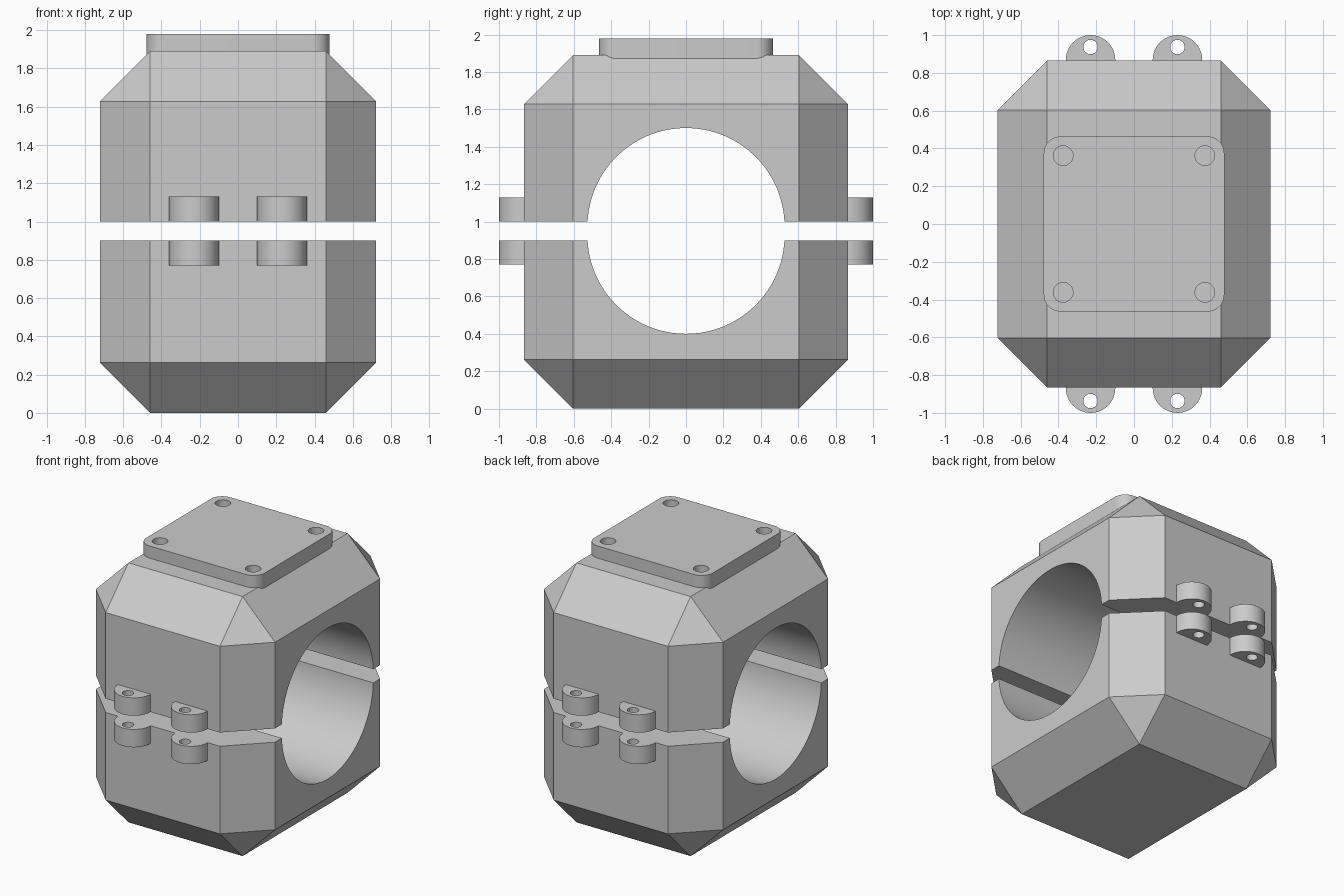
import bpy, bmesh
from math import pi
from mathutils import Matrix, Vector

if "Cube" in bpy.data.objects:
    bpy.data.objects.remove(bpy.data.objects["Cube"])

SPLIT_R = 0.527          # bore radius of each half


def finish(bm, name, cutter=False):
    bmesh.ops.recalc_face_normals(bm, faces=bm.faces)
    me = bpy.data.meshes.new(name)
    bm.to_mesh(me)
    bm.free()
    ob = bpy.data.objects.new(name, me)
    bpy.context.collection.objects.link(ob)
    ob.hide_render = cutter
    return ob


def box(lo, hi):
    bm = bmesh.new()
    lo, hi = Vector(lo), Vector(hi)
    bmesh.ops.create_cube(bm, size=1, matrix=Matrix.Translation((lo + hi) / 2)
                          @ Matrix.Diagonal((*(hi - lo), 1)))
    return bm


def cylinder(name, center, r, depth, segs=48, along_x=False):
    bm = bmesh.new()
    rot = Matrix.Rotation(pi / 2, 4, 'Y') if along_x else Matrix.Identity(4)
    bmesh.ops.create_cone(bm, cap_ends=True, segments=segs, radius1=r, radius2=r,
                          depth=depth, matrix=Matrix.Translation(center) @ rot)
    return finish(bm, name, True)


def combine(ob, tool, op):
    mod = ob.modifiers.new(op, 'BOOLEAN')
    mod.object, mod.operation, mod.solver = tool, op, 'EXACT'
    bpy.context.view_layer.objects.active = ob
    bpy.ops.object.modifier_apply(modifier=mod.name)
    bpy.data.objects.remove(tool)


def smooth(ob):
    bpy.ops.object.select_all(action='DESELECT')
    ob.select_set(True)
    bpy.context.view_layer.objects.active = ob
    bpy.ops.object.shade_smooth_by_angle(angle=pi / 6)


def clamp_half(name, cut_z, up, bore_z, lug_z):
    # chamfered block, sliced at the parting gap
    bm = box((-0.722, -0.866, 0), (0.722, 0.866, 1.89))
    bmesh.ops.bevel(bm, geom=bm.edges[:], offset=0.262, offset_type='OFFSET',
                    segments=1, affect='EDGES')
    # set the chamfer corners exactly
    for v in bm.verts:
        for i, (mid, half) in enumerate(((0, 0.722), (0, 0.866), (0.945, 0.945))):
            d = v.co[i] - mid
            outer = abs(abs(d) - half) < 0.01
            v.co[i] = mid + (1 if d > 0 else -1) * (half if outer else half - 0.262)
    cut = bmesh.ops.bisect_plane(bm, geom=bm.verts[:] + bm.edges[:] + bm.faces[:],
                                 plane_co=(0, 0, cut_z), plane_no=(0, 0, 1),
                                 clear_inner=up, clear_outer=not up)
    rim = [e for e in cut['geom_cut'] if isinstance(e, bmesh.types.BMEdge)]
    bmesh.ops.contextual_create(bm, geom=rim)
    ob = finish(bm, name)
    # pipe bore
    combine(ob, cylinder('bore', (0, 0, bore_z), SPLIT_R, 2, 128, True), 'DIFFERENCE')
    # bolt lugs with through holes
    for sx in (-1, 1):
        for sy in (-1, 1):
            combine(ob, cylinder('lug', (sx * 0.23, sy * 0.869, lug_z), 0.131, 0.13), 'UNION')
            combine(ob, cylinder('lug_hole', (sx * 0.23, sy * 0.937, lug_z), 0.038, 0.3, 32),
                    'DIFFERENCE')
    smooth(ob)
    return ob


clamp_half('upper_clamp', 1.0, True, 0.973, 1.065)
clamp_half('lower_clamp', 0.9, False, 0.927, 0.835)

# top mounting plate with rounded corners and four screw holes
bm = box((-0.478, -0.464, 1.868), (0.478, 0.464, 1.979))
uprights = [e for e in bm.edges if abs(e.verts[0].co.z - e.verts[1].co.z) > 0.01]
bmesh.ops.bevel(bm, geom=uprights, offset=0.09, segments=10, profile=0.5, affect='EDGES')
plate = finish(bm, 'mounting_plate')
for sx in (-1, 1):
    for sy in (-1, 1):
        combine(plate, cylinder('screw_hole', (sx * 0.375, sy * 0.362, 1.92), 0.052, 0.3, 32),
                'DIFFERENCE')
smooth(plate)
